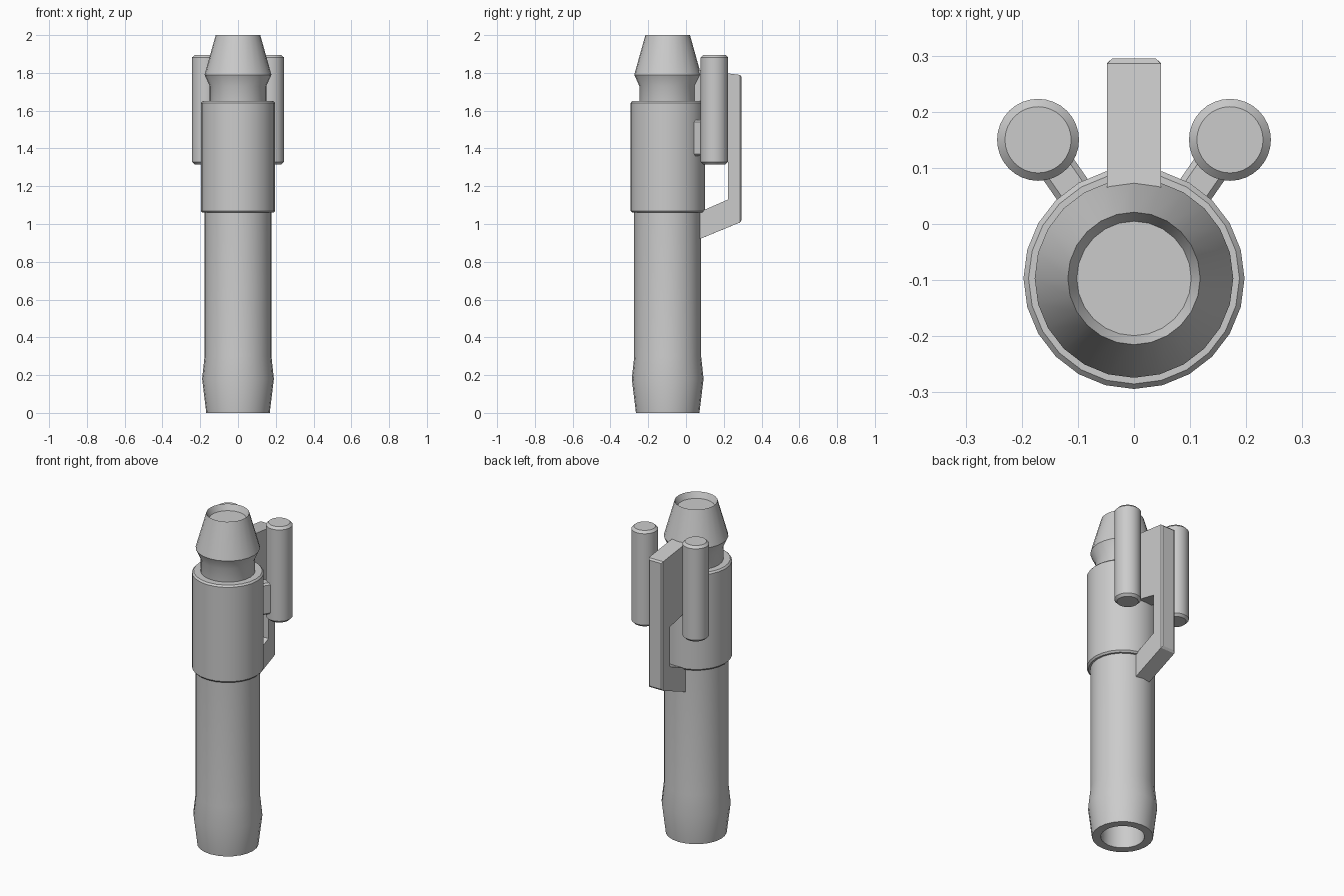
import bpy, bmesh, math
from mathutils import Matrix, Vector

if "Cube" in bpy.data.objects:
    bpy.data.objects.remove(bpy.data.objects["Cube"])

AXIS_Y = -0.097      # the main tube stands slightly towards the front
grey = bpy.data.materials.new("light grey")
grey.diffuse_color = (0.6, 0.6, 0.6, 1)
grey.use_nodes = True
grey.node_tree.nodes["Principled BSDF"].inputs["Base Color"].default_value = grey.diffuse_color


def finish(name, bm, smooth=True):
    bmesh.ops.remove_doubles(bm, verts=bm.verts, dist=1e-5)
    bmesh.ops.recalc_face_normals(bm, faces=bm.faces)
    me = bpy.data.meshes.new(name)
    bm.to_mesh(me)
    bm.free()
    me.materials.append(grey)
    ob = bpy.data.objects.new(name, me)
    bpy.context.collection.objects.link(ob)
    if smooth:
        bpy.ops.object.select_all(action='DESELECT')
        ob.select_set(True)
        bpy.context.view_layer.objects.active = ob
        bpy.ops.object.shade_smooth_by_angle(angle=math.radians(25))
    return ob


def lathe(name, profile, x=0, y=AXIS_Y, sides=24):
    """Revolve (radius, z) points that start and end on the axis."""
    bm = bmesh.new()
    vs = [bm.verts.new((r, 0, z)) for r, z in profile]
    es = [bm.edges.new(p) for p in zip(vs, vs[1:])]
    bmesh.ops.spin(bm, geom=vs + es, cent=(0, 0, 0), axis=(0, 0, 1),
                   angle=math.tau, steps=sides)
    bmesh.ops.translate(bm, verts=bm.verts, vec=(x, y, 0))
    return finish(name, bm)


# Lower tube with flared foot and hollow underside
lathe("lower_tube", [(0, 0.6), (0.12, 0.6), (0.12, 0), (0.168, 0), (0.19, 0.18),
                     (0.177, 0.30), (0.177, 1.10), (0, 1.10)])

# Thick sleeve with chamfered rims
lathe("sleeve", [(0, 1.06), (0.188, 1.06), (0.197, 1.07),
                 (0.197, 1.64), (0.188, 1.65), (0, 1.65)])

# Neck and tapered nose with a shallow recess in the top
lathe("nose", [(0, 1.60), (0.15, 1.60), (0.15, 1.73), (0.177, 1.79),
               (0.118, 2.0), (0.102, 1.965), (0, 1.965)])

# Side canisters and the struts that hold them
for s, side in ((-1, "left"), (1, "right")):
    cx, cy = s * 0.171, 0.15
    lathe(side + "_canister", [(0, 1.315), (0.059, 1.315), (0.073, 1.329),
                               (0.073, 1.881), (0.059, 1.895), (0, 1.895)], cx, cy, 32)
    a, b = Vector((0, AXIS_Y, 1.455)), Vector((cx, cy, 1.455))
    d = b - a
    bm = bmesh.new()
    bmesh.ops.create_cube(bm, size=1)
    bmesh.ops.scale(bm, verts=bm.verts, vec=(0.14, 0.066, 0.19))
    bmesh.ops.bevel(bm, geom=bm.edges[:], offset=0.01, segments=1, affect='EDGES')
    mat = Matrix.Translation(a + d * 0.73) @ Matrix.Rotation(math.atan2(d.y, d.x), 4, 'Z')
    bmesh.ops.transform(bm, matrix=mat, verts=bm.verts)
    finish(side + "_strut", bm, False)

# Rear handle plate with an open slot, extruded from a side profile (y, z)
outline = [(0.04, 0.907), (0.295, 1.012), (0.295, 1.788), (0.04, 1.82),
           (0.04, 1.41), (0.223, 1.37), (0.223, 1.13), (0.04, 1.05)]
bm = bmesh.new()
face = bm.faces.new([bm.verts.new((-0.048, y, z)) for y, z in outline])
ext = bmesh.ops.extrude_face_region(bm, geom=[face])
bmesh.ops.translate(bm, vec=(0.096, 0, 0),
                    verts=[g for g in ext["geom"] if isinstance(g, bmesh.types.BMVert)])
outer = [e for e in bm.edges if all(v.co.y > 0.29 for v in e.verts)]
bmesh.ops.bevel(bm, geom=outer, offset=0.009, segments=1, affect='EDGES')
finish("rear_handle", bm, False)
